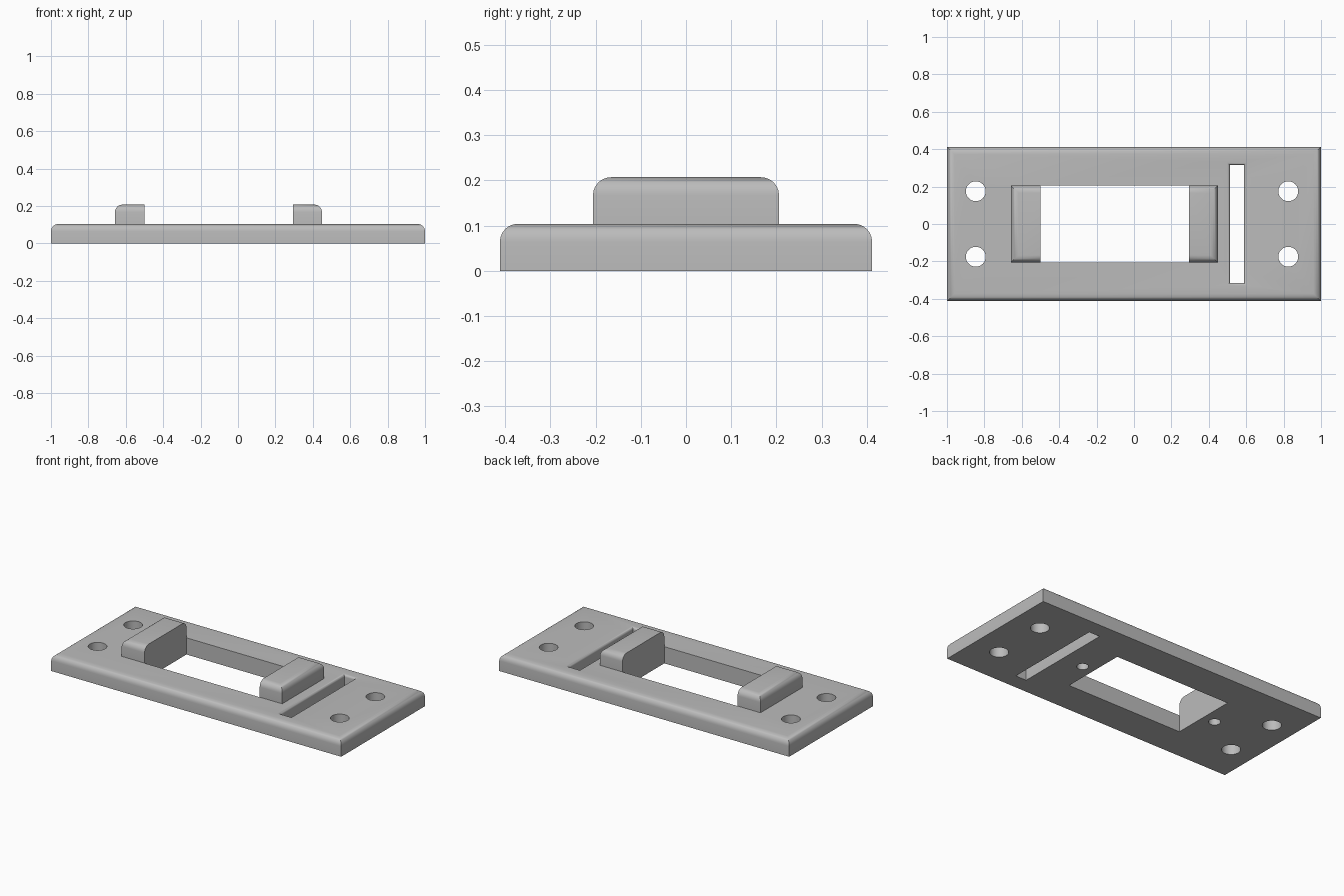
import bpy
import bmesh
import math
from mathutils import Matrix, Vector

cube = bpy.data.objects.get("Cube")
if cube:
    bpy.data.objects.remove(cube, do_unlink=True)

THICK, TOP, HALF_Y, LUG_Y, FILLET = 0.104, 0.207, 0.412, 0.206, 0.04

grey = bpy.data.materials.new("plain grey")
grey.use_nodes = True
grey.diffuse_color = (0.5, 0.5, 0.5, 1)
grey.node_tree.nodes["Principled BSDF"].inputs["Base Color"].default_value = (0.5, 0.5, 0.5, 1)


def finish(name, bm):
    bmesh.ops.recalc_face_normals(bm, faces=bm.faces)
    mesh = bpy.data.meshes.new(name)
    bm.to_mesh(mesh)
    bm.free()
    mesh.materials.append(grey)
    obj = bpy.data.objects.new(name, mesh)
    bpy.context.scene.collection.objects.link(obj)
    return obj


def box(name, low, high, sharp_side=0, fillet=0.0):
    """Box with rounded top edges; sharp_side (-1/+1) leaves that x edge square."""
    low, high = Vector(low), Vector(high)
    bm = bmesh.new()
    bmesh.ops.create_cube(bm, size=1)
    for v in bm.verts:
        v.co = (low + high) / 2 + v.co * (high - low)
    if fillet:
        centre_x = (low.x + high.x) / 2
        edges = []
        for e in bm.edges:
            mid = (e.verts[0].co + e.verts[1].co) / 2
            on_top = abs(mid.z - high.z) < 1e-5
            if on_top and (mid.x - centre_x) * sharp_side < 1e-5:
                edges.append(e)
        bmesh.ops.bevel(bm, geom=edges, offset=fillet, segments=6,
                        profile=0.5, affect='EDGES')
    return finish(name, bm)


def cylinder(name, x, y, radius, z0, z1):
    bm = bmesh.new()
    bmesh.ops.create_cone(bm, cap_ends=True, segments=48, radius1=radius, radius2=radius,
                          depth=z1 - z0, matrix=Matrix.Translation((x, y, (z0 + z1) / 2)))
    return finish(name, bm)


def flared_slot(name, x, half_x, half_y, radius):
    """Rectangular cutter whose walls curve outward to meet the top face."""
    levels = [(-0.1, 0.0)]
    for i in range(7):
        a = math.radians(15 * i)
        levels.append((THICK - radius + radius * math.sin(a), radius * (1 - math.cos(a))))
    levels.append((THICK + 0.1, radius))
    bm = bmesh.new()
    rings = [[bm.verts.new((x + sx * (half_x + g), sy * (half_y + g), z))
              for sx, sy in ((-1, -1), (1, -1), (1, 1), (-1, 1))] for z, g in levels]
    for a, b in zip(rings, rings[1:]):
        for i in range(4):
            j = (i + 1) % 4
            bm.faces.new((a[i], a[j], b[j], b[i]))
    bm.faces.new(rings[0])
    bm.faces.new(rings[-1])
    return finish(name, bm)


def combine(target, tool, operation):
    """Apply a boolean and discard the tool object."""
    mod = target.modifiers.new(operation, 'BOOLEAN')
    mod.operation, mod.solver, mod.object = operation, 'EXACT', tool
    graph = bpy.context.evaluated_depsgraph_get()
    result = bpy.data.meshes.new_from_object(target.evaluated_get(graph))
    target.modifiers.clear()
    target.data = result
    bpy.data.objects.remove(tool, do_unlink=True)


# Base plate with rounded top rim
plate = box("mounting_plate", (-1, -HALF_Y, 0), (1, HALF_Y, THICK), fillet=FILLET)

# Raised lugs, square towards the window, trimmed by it below
combine(plate, box("left_lug", (0.275, -LUG_Y, 0.05), (0.449, LUG_Y, TOP), -1, FILLET), 'UNION')
combine(plate, box("right_lug", (-0.658, -LUG_Y, 0.05), (-0.48, LUG_Y, TOP), 1, FILLET), 'UNION')

# Central window and cross slot
combine(plate, box("window_cutter", (-0.5, -LUG_Y - 0.0005, -0.1),
                   (0.294, LUG_Y + 0.0005, 0.3)), 'DIFFERENCE')
combine(plate, flared_slot("slot_cutter", 0.55, 0.037, 0.315, 0.015), 'DIFFERENCE')

# Corner screw holes
for x in (-0.846, 0.825):
    for y in (-0.175, 0.175):
        combine(plate, cylinder("screw_cutter", x, y, 0.053, -0.1, 0.2), 'DIFFERENCE')

# Blind pilot holes under the lugs
for x in (-0.58, 0.37):
    combine(plate, cylinder("pilot_cutter", x, 0, 0.033, -0.1, 0.155), 'DIFFERENCE')

# Single material and smooth fillets
plate.data.materials.clear()
plate.data.materials.append(grey)
for p in plate.data.polygons:
    p.material_index = 0
bpy.ops.object.select_all(action='DESELECT')
plate.select_set(True)
bpy.context.view_layer.objects.active = plate
bpy.ops.object.shade_smooth_by_angle(angle=math.radians(35))
